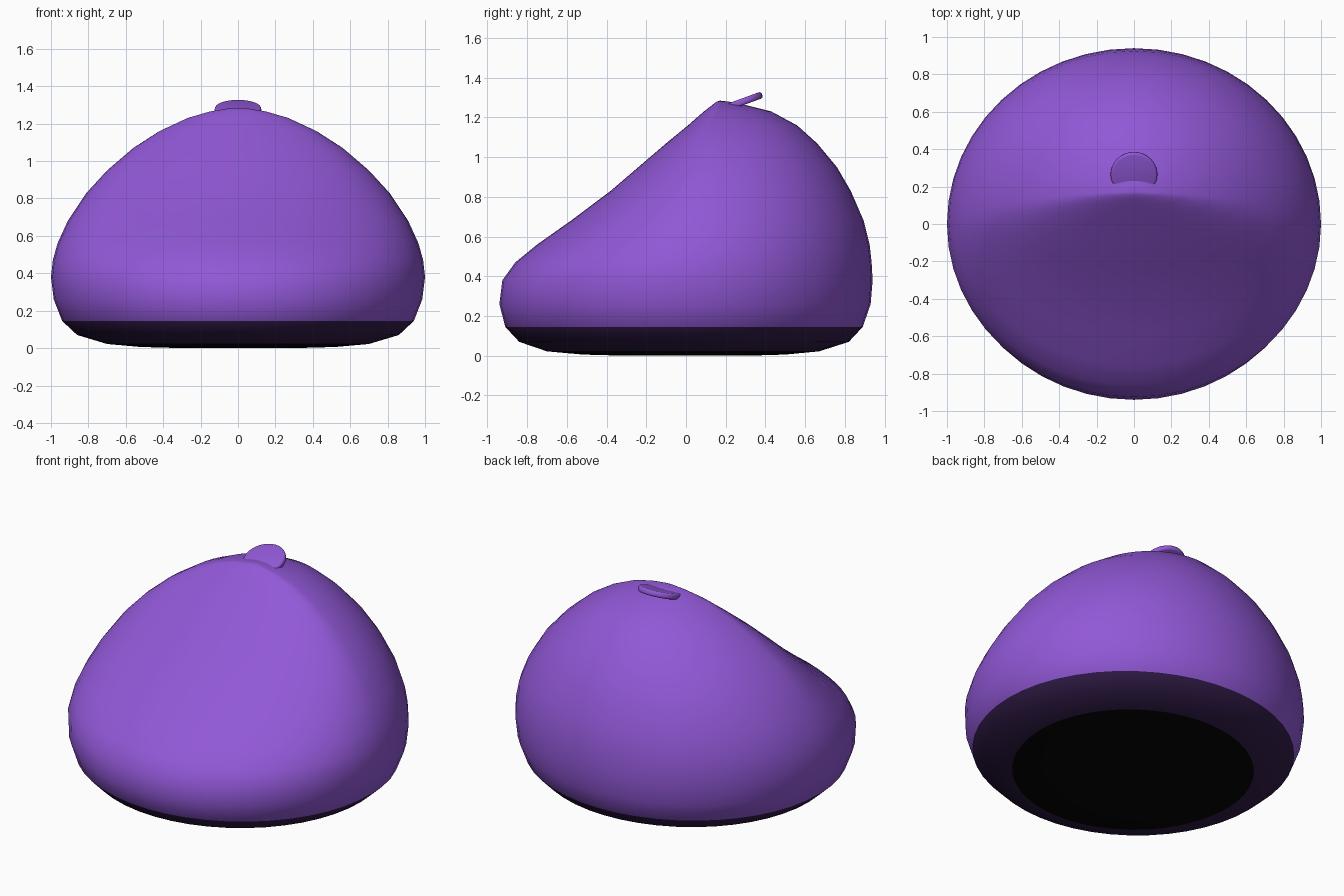
import bpy, bmesh
from math import sin, cos, pi, radians
from mathutils import Matrix

old = bpy.data.objects.get("Cube")
if old:
    bpy.data.objects.remove(old, do_unlink=True)


def material(name, r, g, b):
    mat = bpy.data.materials.new(name)
    mat.use_nodes = True
    mat.diffuse_color = (r, g, b, 1)
    node = mat.node_tree.nodes["Principled BSDF"]
    node.inputs["Base Color"].default_value = (r, g, b, 1)
    node.inputs["Roughness"].default_value = 0.8
    return mat


purple = material("purple fabric", 0.285, 0.098, 0.68)
dark = material("dark purple trim", 0.031, 0.0115, 0.066)
black = material("black underside", 0.0013, 0.0013, 0.0013)


def finish(name, bm, mats, angle):
    bmesh.ops.recalc_face_normals(bm, faces=bm.faces)
    mesh = bpy.data.meshes.new(name)
    bm.to_mesh(mesh)
    bm.free()
    for mat in mats:
        mesh.materials.append(mat)
    obj = bpy.data.objects.new(name, mesh)
    bpy.context.collection.objects.link(obj)
    bpy.ops.object.select_all(action="DESELECT")
    obj.select_set(True)
    bpy.context.view_layer.objects.active = obj
    bpy.ops.object.shade_smooth_by_angle(angle=radians(angle))


# Bag sections: height, half width, front y, back y
SECTIONS = [
    (0.0, 0.3, -0.3, 0.3), (0.006, 0.52, -0.52, 0.5),
    (0.022, 0.7, -0.7, 0.67), (0.07, 0.86, -0.84, 0.82),
    (0.145, 0.94, -0.91, 0.89), (0.26, 0.985, -0.94, 0.93),
    (0.38, 1.0, -0.925, 0.94), (0.47, 0.99, -0.86, 0.935),
    (0.56, 0.965, -0.75, 0.925), (0.68, 0.91, -0.58, 0.895),
    (0.83, 0.81, -0.38, 0.83), (0.95, 0.7, -0.24, 0.76),
    (1.07, 0.56, -0.1, 0.66), (1.16, 0.42, 0.01, 0.56),
    (1.23, 0.27, 0.09, 0.43), (1.265, 0.15, 0.135, 0.29),
    (1.28, 0.06, 0.155, 0.215),
]
SIDES = 48
PEAK_Y, PEAK_Z, WIDEST_Z = 0.17, 1.285, 0.4

# Bag body: each ring is a front and a back half ellipse meeting at the ridge
bm = bmesh.new()
rings = []
for z, width, front, back in SECTIONS:
    ridge = PEAK_Y * max(0, z - WIDEST_Z) / (PEAK_Z - WIDEST_Z)
    ring = []
    for i in range(SIDES):
        a = 2 * pi * i / SIDES
        depth = back - ridge if sin(a) > 0 else ridge - front
        ring.append(bm.verts.new((width * cos(a), ridge + depth * sin(a), z)))
    rings.append(ring)
for low, high in zip(rings, rings[1:]):
    for i in range(SIDES):
        j = (i + 1) % SIDES
        bm.faces.new((low[i], low[j], high[j], high[i]))
bm.faces.new(rings[0])
peak = bm.verts.new((0, PEAK_Y, PEAK_Z))
for i in range(SIDES):
    bm.faces.new((rings[-1][i], rings[-1][(i + 1) % SIDES], peak))

# Trim band and underside chosen by height
for face in bm.faces:
    top = max(v.co.z for v in face.verts)
    face.material_index = 2 if top < 0.03 else 1 if top < 0.15 else 0
finish("bean_bag_body", bm, [purple, dark, black], 60)

# Pull tab: tilted rounded disc whose front edge sinks into the bag
bm = bmesh.new()
bmesh.ops.create_cone(bm, cap_ends=True, segments=32, radius1=0.125,
                      radius2=0.125, depth=0.034)
rim = [e for e in bm.edges if abs(e.verts[0].co.z - e.verts[1].co.z) < 0.001]
bmesh.ops.bevel(bm, geom=rim, offset=0.012, segments=3, profile=0.5,
                affect="EDGES")
bmesh.ops.transform(bm, verts=bm.verts,
                    matrix=Matrix.Translation((0, 0.266, 1.272))
                    @ Matrix.Rotation(radians(20), 4, "X"))
finish("pull_tab", bm, [purple], 60)
